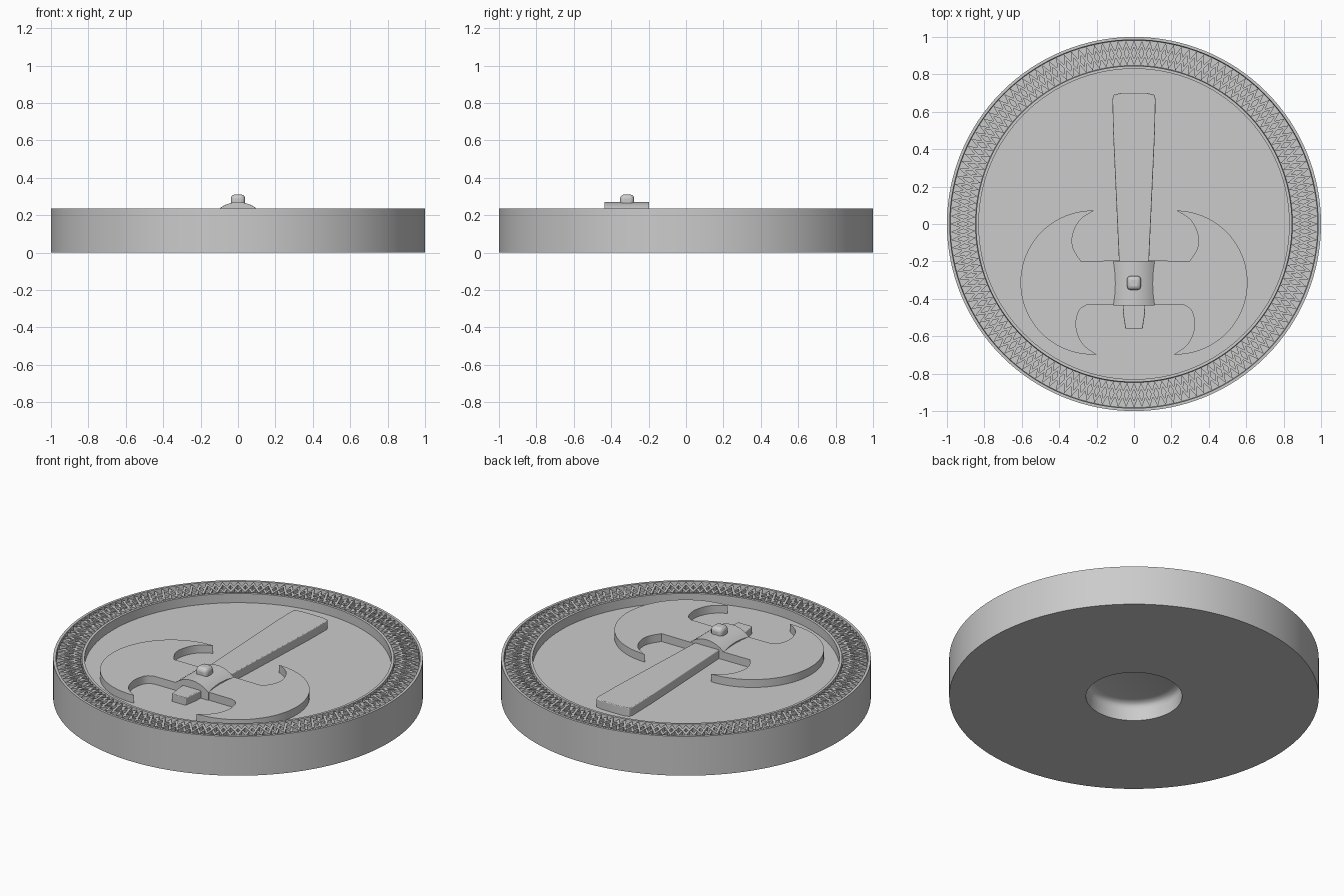
import bpy, bmesh, math

if "Cube" in bpy.data.objects:
    bpy.data.objects.remove(bpy.data.objects["Cube"], do_unlink=True)

GREY = (0.6, 0.6, 0.6, 1)
stone = bpy.data.materials.new("plain grey")
stone.use_nodes = True
stone.diffuse_color = GREY
stone.node_tree.nodes["Principled BSDF"].inputs["Base Color"].default_value = GREY

TOP, FLOOR, GROOVE = 0.235, 0.18, 0.205
SINK = 0.01          # how far raised parts reach into the floor
AXE_Y = -0.313       # centre line of the axe head


def finish(name, bm, bevel=0, smooth=True):
    """Turn a bmesh into a named, shaded object."""
    bmesh.ops.recalc_face_normals(bm, faces=bm.faces)
    mesh = bpy.data.meshes.new(name)
    bm.to_mesh(mesh)
    bm.free()
    ob = bpy.data.objects.new(name, mesh)
    bpy.context.collection.objects.link(ob)
    mesh.materials.append(stone)
    if bevel:
        mod = ob.modifiers.new("Bevel", "BEVEL")
        mod.width, mod.segments = bevel, 3
    if smooth:
        bpy.ops.object.select_all(action="DESELECT")
        ob.select_set(True)
        bpy.context.view_layer.objects.active = ob
        bpy.ops.object.shade_smooth_by_angle(angle=math.radians(35))
    return ob


def bridge(bm, a, b, closed=True):
    """Join two rows of vertices with quads."""
    n = len(a)
    for i in range(n if closed else n - 1):
        j = (i + 1) % n
        bm.faces.new((a[i], a[j], b[j], b[i]))


def lathe(name, profile, steps=128):
    bm = bmesh.new()
    verts = [bm.verts.new((r, 0, z)) for r, z in profile]
    edges = [bm.edges.new(pair) for pair in zip(verts, verts[1:])]
    bmesh.ops.spin(bm, geom=verts + edges, axis=(0, 0, 1), cent=(0, 0, 0),
                   angle=math.tau, steps=steps, use_duplicate=False)
    bmesh.ops.remove_doubles(bm, verts=bm.verts, dist=1e-4)
    return finish(name, bm)


def prism(name, outline, z0, z1, bevel=0):
    bm = bmesh.new()
    low, high = ([bm.verts.new((x, y, z)) for x, y in outline] for z in (z0, z1))
    bm.faces.new(low)
    bm.faces.new(high)
    bridge(bm, low, high)
    return finish(name, bm, bevel)


def smooth_curve(points, steps=5):
    """Catmull-Rom curve through a few points."""
    pts = [points[0]] + points + [points[-1]]
    out = []
    for a, b, c, d in zip(pts, pts[1:], pts[2:], pts[3:]):
        for k in range(steps):
            t = k / steps
            out.append(tuple(
                q + t * ((r - p) + t * ((2 * p - 5 * q + 4 * r - s)
                         + t * (3 * q - p - 3 * r + s))) / 2
                for p, q, r, s in zip(a, b, c, d)))
    return out + [points[-1]]


# Round base with a sunken face, a grooved rim and a socket underneath
lathe("base_disc", [
    (0, 0.11), (0.22, 0.11), (0.245, 0.102), (0.257, 0.088), (0.26, 0.07),
    (0.26, 0), (1, 0), (1, TOP), (0.985, TOP), (0.982, GROOVE),
    (0.848, GROOVE), (0.845, TOP), (0.83, TOP), (0.83, FLOOR), (0, FLOOR)])


# Two crossing zigzag ribs that fill the rim groove
def zigzag(name, phase, height, teeth=72, r_in=0.849, r_out=0.981, thick=0.035):
    bm = bmesh.new()
    rows = [[] for _ in range(4)]
    for i in range(teeth * 2):
        ang = math.pi * i / teeth
        inner = r_in if (i + phase) % 2 else r_out - thick
        corners = [(inner, GROOVE), (inner, height),
                   (inner + thick, height), (inner + thick, GROOVE)]
        for row, (r, z) in zip(rows, corners):
            row.append(bm.verts.new((r * math.cos(ang), r * math.sin(ang), z)))
    for k in range(4):
        bridge(bm, rows[k], rows[(k + 1) % 4])
    return finish(name, bm, smooth=False)


zigzag("rim_zigzag_a", 0, TOP - 0.002)
zigzag("rim_zigzag_b", 1, TOP - 0.005)


# Axe blades: half-circle cutting edge, two hooked cut-outs, straight neck
def blade(name, side, shift):
    cx, radius = 0.222, 0.385
    edge = [(cx + radius * math.sin(a), AXE_Y + radius * math.cos(a))
            for a in (math.pi * k / 40 for k in range(41))]
    lower = smooth_curve([(0.2, -0.697), (0.275, -0.64), (0.31, -0.55),
                          (0.295, -0.465), (0.255, -0.434)])
    upper = smooth_curve([(0.285, -0.197), (0.325, -0.13), (0.328, -0.06),
                          (0.29, 0.02), (0.215, 0.071)])
    neck = [(0.05, -0.432), (0.05, -0.196)]
    cut = [(x + shift, y) for x, y in lower + neck + upper]
    outline = [(side * x, y) for x, y in edge + cut]
    return prism(name, outline, FLOOR - SINK, TOP - 0.008)


blade("left_blade", 1, 0.014)
blade("right_blade", -1, 0)

# Tapered handle and the stub that comes out beyond the head
half = [(0.078, -0.25), (0.112, 0.5), (0.115, 0.67), (0.108, 0.691), (0.07, 0.7)]
prism("handle", half + [(-x, y) for x, y in reversed(half)],
      FLOOR - SINK, TOP - 0.004, bevel=0.004)
stub = [(0.046, -0.56), (0.058, -0.48), (0.063, -0.38)]
prism("handle_stub", stub + [(-x, y) for x, y in reversed(stub)],
      FLOOR - SINK, TOP - 0.01, bevel=0.004)

# Arched collar, slightly waisted, that holds the head on the handle
bm = bmesh.new()
ARC_R, CROWN, LENGTH, STATIONS = 0.16, 0.27, 0.24, 8
sections = []
for s in range(STATIONS + 1):
    t = 2 * s / STATIONS - 1
    width = 0.1 + 0.011 * t * t
    xs = [width * (k / 8 - 1) for k in range(17)]
    arch = [(x, CROWN - ARC_R + math.sqrt(ARC_R ** 2 - x * x)) for x in xs]
    ring = [(-width, FLOOR - SINK)] + arch + [(width, FLOOR - SINK)]
    sections.append([bm.verts.new((x, AXE_Y - 0.004 + t * LENGTH / 2, z)) for x, z in ring])
for a, b in zip(sections, sections[1:]):
    bridge(bm, a, b)
bm.faces.new(sections[0])
bm.faces.new(sections[-1])
finish("collar", bm)

# Rounded stud on top of the collar
bm = bmesh.new()
bmesh.ops.create_cube(bm, size=1)
bmesh.ops.scale(bm, vec=(0.076, 0.076, 0.07), verts=bm.verts)
bmesh.ops.translate(bm, vec=(0, AXE_Y - 0.002, 0.276), verts=bm.verts)
finish("stud", bm, bevel=0.022)
